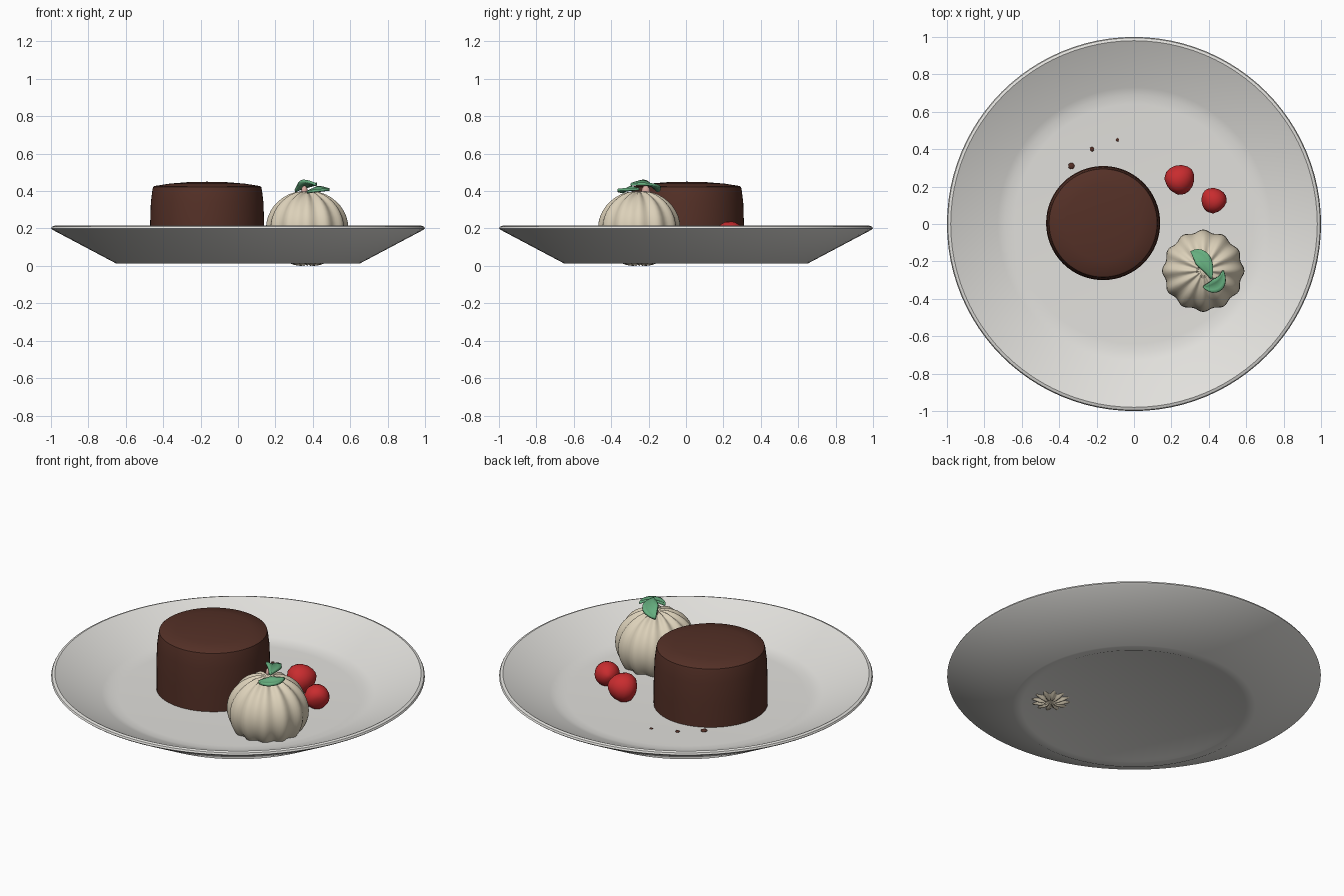
import bpy, bmesh, math
from mathutils import Vector

cube = bpy.data.objects.get("Cube")
if cube:
    bpy.data.objects.remove(cube, do_unlink=True)


def material(name, rgb):
    m = bpy.data.materials.new(name)
    m.use_nodes = True
    colour = (*rgb, 1)
    m.diffuse_color = colour
    m.node_tree.nodes["Principled BSDF"].inputs["Base Color"].default_value = colour
    return m


porcelain = material("porcelain_white", (0.76, 0.75, 0.72))
chocolate = material("chocolate_brown", (0.09, 0.03, 0.02))
cream = material("cream", (0.72, 0.64, 0.49))
mint = material("mint_green", (0.13, 0.42, 0.21))
red = material("berry_red", (0.58, 0.025, 0.028))
pink = material("pale_pink", (0.68, 0.4, 0.35))


def finish(name, bm, mat, loc=(0, 0, 0), angle=35):
    bmesh.ops.recalc_face_normals(bm, faces=bm.faces)
    mesh = bpy.data.meshes.new(name)
    bm.to_mesh(mesh)
    bm.free()
    mesh.materials.append(mat)
    ob = bpy.data.objects.new(name, mesh)
    ob.location = loc
    bpy.context.collection.objects.link(ob)
    bpy.ops.object.select_all(action='DESELECT')
    ob.select_set(True)
    bpy.context.view_layer.objects.active = ob
    bpy.ops.object.shade_smooth_by_angle(angle=math.radians(angle))
    return ob


def lathe(profile, segments):
    """Revolve (radius, height) points; both end points lie on the axis."""
    bm = bmesh.new()
    rings = []
    for r, z in profile:
        if r == 0:
            rings.append([bm.verts.new((0, 0, z))] * segments)
        else:
            turns = [math.tau * i / segments for i in range(segments)]
            rings.append([bm.verts.new((r * math.cos(a), r * math.sin(a), z)) for a in turns])
    for low, high in zip(rings, rings[1:]):
        for i in range(segments):
            j = (i + 1) % segments
            corners = dict.fromkeys((low[i], low[j], high[j], high[i]))
            bm.faces.new(list(corners))
    return bm


# Plate with a shallow foot, sloped wall and rounded lip
plate = [(0, 0.02), (0.58, 0.02), (0.6, 0.012), (0.65, 0.012), (0.99, 0.192),
         (1, 0.2), (0.995, 0.21), (0.98, 0.215), (0.96, 0.205),
         (0.73, 0.1), (0.69, 0.088), (0.64, 0.085), (0, 0.085)]
finish("plate", lathe(plate, 96), porcelain)

# Round cake with a slightly domed top
cake = [(0, 0.07), (0.305, 0.07), (0.305, 0.22), (0.301, 0.34), (0.293, 0.405), (0.289, 0.422),
        (0.282, 0.427), (0.2, 0.44), (0.1, 0.448), (0, 0.45)]
finish("cake", lathe(cake, 64), chocolate, (-0.165, 0.005, 0), 40)

# Fluted cream scoop: a ball whose radius ripples around its axis
STEPS = 20
ball = [(math.sin(math.pi * i / STEPS), -math.cos(math.pi * i / STEPS)) for i in range(STEPS + 1)]
ball[0], ball[-1] = (0, -0.92), (0, 1)
bm = lathe(ball, 96)
for v in bm.verts:
    radius = math.hypot(v.co.x, v.co.y)
    ripple = 1 + 0.035 * min(1, radius * 3) * math.cos(12 * math.atan2(v.co.y, v.co.x))
    v.co = Vector((v.co.x * 0.213, v.co.y * 0.213, v.co.z * 0.197)) * ripple
    if v.co.z < -0.15:
        v.co.z = -0.15 + (v.co.z + 0.15) * 1.05
finish("cream_scoop", bm, cream, (0.37, -0.25, 0.2), 60)


# Mint leaves: pointed blades swept along a bent spine
def leaf(name, start, bend, end, width, tilt):
    bm = bmesh.new()
    a, b, c = Vector(start), Vector(bend), Vector(end)
    rows, n = [], 12
    for i in range(n + 1):
        t = i / n
        spine = a * (1 - t) ** 2 + b * 2 * t * (1 - t) + c * t * t
        along = (b - a) * (1 - t) + (c - b) * t
        side = along.cross(Vector((0, 0, 1))).normalized()
        half = width * (0.08 + 0.92 * math.sin(math.pi * t ** 0.85))
        row = []
        for s in (-1, -0.5, 0, 0.5, 1):
            lift = Vector((0, 0, half * (0.3 * abs(s) + tilt * s)))
            row.append(bm.verts.new(spine + side * half * s + lift))
        rows.append(row)
    for p, q in zip(rows, rows[1:]):
        for k in range(4):
            bm.faces.new((p[k], p[k + 1], q[k + 1], q[k]))
    ob = finish(name, bm, mint)
    thick = ob.modifiers.new("thickness", 'SOLIDIFY')
    thick.thickness = 0.014
    thick.offset = 0


leaf("upper_mint_leaf", (0.305, -0.15, 0.4), (0.385, -0.17, 0.445), (0.415, -0.295, 0.435), 0.042, 0.25)
leaf("lower_mint_leaf", (0.37, -0.335, 0.395), (0.47, -0.355, 0.405), (0.478, -0.25, 0.41), 0.036, -0.2)


def blob(name, mat, loc, size, detail=3):
    bm = bmesh.new()
    bmesh.ops.create_icosphere(bm, subdivisions=detail, radius=1)
    for v in bm.verts:
        v.co = Vector([c * s for c, s in zip(v.co, size)])
    return finish(name, bm, mat, loc, 50)


# Small pink bud under the leaves
blob("bud", pink, (0.355, -0.215, 0.4), (0.018, 0.024, 0.03), 2)


# Berries: plump shoulders narrowing to a blunt tip, lying on their sides
def berry(name, loc, radius, heading):
    profile = [(0, -0.85), (0.4, -0.84), (0.75, -0.68), (0.96, -0.35), (1, 0),
               (0.9, 0.38), (0.68, 0.72), (0.38, 0.96), (0.14, 1.06), (0, 1.08)]
    ob = finish(name, lathe([(r * radius, z * radius) for r, z in profile], 24), red, loc, 50)
    ob.rotation_euler = (0, math.radians(75), math.radians(heading))


berry("large_berry", (0.243, 0.237, 0.16), 0.08, 40)
berry("small_berry", (0.427, 0.125, 0.147), 0.068, 130)

# Crumbs scattered behind the cake
for i, (x, y, r) in enumerate([(-0.335, 0.31, 0.02), (-0.225, 0.4, 0.014), (-0.088, 0.45, 0.01)]):
    blob(f"crumb_{i + 1}", chocolate, (x, y, 0.085), (r, r, r * 0.6), 1)
